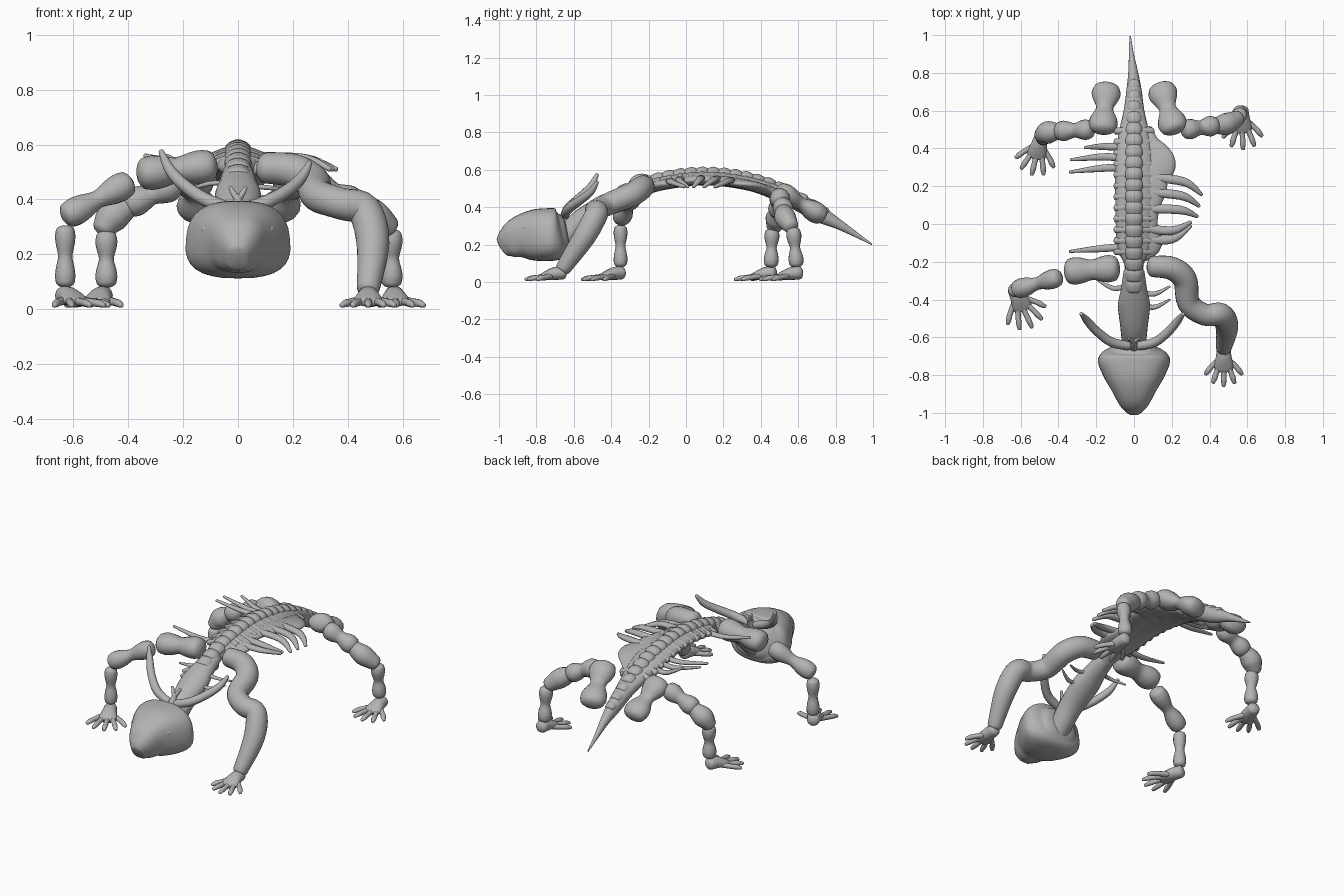
import bpy
import bmesh
import math
from mathutils import Vector

default = bpy.data.objects.get("Cube")
if default:
    bpy.data.objects.remove(default)

grey = bpy.data.materials.new("bone_grey")
grey.use_nodes = True
colour = (0.45, 0.45, 0.45, 1)
grey.diffuse_color = colour
grey.node_tree.nodes["Principled BSDF"].inputs["Base Color"].default_value = colour


def smooth_path(points, steps):
    """Catmull-Rom samples through points that also carry width and height."""
    pts = [tuple(p) + (p[3],) if len(p) == 4 else tuple(p) for p in points]
    pts = [pts[0]] + pts + [pts[-1]]
    out = []
    for i in range(1, len(pts) - 2):
        for s in range(steps):
            t = s / steps
            out.append([
                b + t * (c - a) / 2 + t * t * (a - 2.5 * b + 2 * c - d / 2)
                + t ** 3 * (3 * b - a - 3 * c + d) / 2
                for a, b, c, d in zip(*pts[i - 1:i + 3])])
    out.append(list(pts[-1]))
    return out


def loft(name, points, sides=16, steps=4, power=1.0, pear=0.0, cap=0.6):
    """Rounded tube through (x, y, z, width, height) stations."""
    path = smooth_path(points, steps)
    centres = [Vector(p[:3]) for p in path]
    chord = (centres[-1] - centres[0]).normalized()
    ref = Vector((0, 1, 0)) if abs(chord.z) > 0.85 else Vector((0, 0, 1))
    last = len(path) - 1
    rings = []
    for i, p in enumerate(path):
        t = (centres[min(i + 1, last)] - centres[max(i - 1, 0)]).normalized()
        side = t.cross(ref).normalized()
        rings.append((centres[i], side, side.cross(t), max(p[3], .002), max(p[4], .002)))

    def end_cap(ring, direction):
        c, side, up, w, h = ring
        reach = min(w, h) * cap
        curve = [(math.sin(a), math.cos(a)) for a in (0.4, 0.8, 1.2)]
        return [(c + direction * reach * s, side, up, w * k, h * k) for s, k in curve], c + direction * reach

    head, first_pole = end_cap(rings[0], (centres[0] - centres[1]).normalized())
    tail, last_pole = end_cap(rings[-1], (centres[-1] - centres[-2]).normalized())
    rings = head[::-1] + rings + tail

    bm = bmesh.new()
    loops = []
    for c, side, up, w, h in rings:
        loop = []
        for k in range(sides):
            a = math.tau * k / sides
            u, v = math.cos(a), math.sin(a)
            u = math.copysign(abs(u) ** power, u)
            v = math.copysign(abs(v) ** power, v)
            loop.append(bm.verts.new(c + side * (u * w * (1 - pear * v)) + up * (v * h)))
        loops.append(loop)
    for a, b in zip(loops, loops[1:]):
        for k in range(sides):
            n = (k + 1) % sides
            bm.faces.new((a[k], a[n], b[n], b[k]))
    for loop, pole in ((loops[0], first_pole), (loops[-1], last_pole)):
        tip = bm.verts.new(pole)
        for k in range(sides):
            bm.faces.new((loop[k], loop[(k + 1) % sides], tip))
    bmesh.ops.recalc_face_normals(bm, faces=bm.faces)
    mesh = bpy.data.meshes.new(name)
    bm.to_mesh(mesh)
    bm.free()
    mesh.materials.append(grey)
    mesh.shade_smooth()
    obj = bpy.data.objects.new(name, mesh)
    bpy.context.collection.objects.link(obj)


def bone(name, start, end, knob, shaft, flat=1.0):
    """Long bone with a knob at each end."""
    a, b = Vector(start), Vector(end)
    stations = ((0, .8), (.12, 1), (.28, .7), (.5, 0), (.72, .7), (.88, 1), (1, .8))
    pts = []
    for t, k in stations:
        r = shaft + (knob - shaft) * k
        pts.append((*a.lerp(b, t), r, r * flat))
    loft(name, pts, steps=3)


def foot(name, x, y, heading, length):
    """Long palm and five spread toes; heading is in degrees from straight forward."""
    def reach(angle, distance, z, w, h):
        a = math.radians(heading + angle)
        return (x + math.sin(a) * distance, y - math.cos(a) * distance, z, w, h)
    loft(name + "_palm", [reach(0, -.015, .05, .036, .036), reach(0, .03, .045, .042, .034),
                          reach(0, .075, .033, .052, .024), reach(0, .1, .026, .046, .017)])
    for i, (angle, share) in enumerate(zip((-39, -19, 0, 19, 39), (.85, .96, 1, .97, .85))):
        tip = length * share
        loft(f"{name}_toe_{i}", [reach(angle * .8, .06, .032, .017, .016),
                                 reach(angle, tip * .65, .025, .014, .014),
                                 reach(angle, tip * .82, .021, .015, .014),
                                 reach(angle, tip - .006, .014, .01, .009)], sides=10, steps=3)


def spine_z(y):
    return .575 - .51 * (y - .1) ** 2


# Skull with a broad brow and blunt snout
loft("skull", [(0, -.98, .188, .045, .056), (0, -.95, .206, .075, .083), (0, -.89, .235, .112, .115),
               (0, -.81, .25, .16, .137), (0, -.73, .254, .19, .141), (0, -.685, .256, .17, .135),
               (0, -.66, .26, .12, .105)], sides=32, steps=6, power=.75, pear=.07, cap=.3)
loft("nose_ridge", [(0, -.89, .335, .03, .02), (0, -.95, .27, .025, .02), (0, -.975, .215, .02, .012)])

# Eyes, horns and the forked crest
for side, word in ((1, "left"), (-1, "right")):
    loft(word + "_eye", [(side * .09, -.885, .28, .006), (side * .116, -.855, .29, .017),
                         (side * .13, -.82, .3, .006)], sides=10)
    drop = .2 if side > 0 else 0
    loft(word + "_horn", [(side * x * (1 - drop / 3), y, z - (z - .37) * drop, r) for x, y, z, r in (
        (.03, -.645, .365, .024), (.12, -.625, .4, .025), (.2, -.565, .455, .023),
        (.25, -.51, .51, .02), (.28, -.475, .575, .01))], sides=12)
    loft(word + "_crest_prong", [(0, -.625, .4, .014), (side * .015, -.615, .42, .011),
                                 (side * .028, -.605, .443, .007)], sides=10)
loft("crest_stem", [(0, -.65, .35, .03, .025), (0, -.635, .385, .018), (0, -.62, .41, .014)])

# Neck, trunk and tail
loft("neck", [(0, -.69, .19, .055), (0, -.63, .255, .064, .06), (0, -.55, .335, .072, .062),
              (0, -.43, .41, .085, .056), (0, -.35, .455, .07, .05), (0, -.25, .5, .055, .045)], sides=20)
trunk = [(-.36, .045, .04), (-.22, .05, .04), (-.12, .09, .038), (.1, .098, .037), (.32, .1, .038),
         (.46, .085, .042), (.6, .055, .047), (.71, .04, .045)]
loft("trunk_and_tail", [(0, y, spine_z(y) - .02, w, h) for y, w, h in trunk]
     + [(-.005, .81, .312, .025, .028), (-.015, .91, .253, .012, .014), (-.02, .993, .202, .004, .004)], sides=20)

# Vertebrae with a broad knob on top and a pair of wings
for i in range(19):
    y = -.32 + i * .058
    z = spine_z(y)
    size = 1 if y < .45 else 1 - (y - .45) * 1.2
    loft(f"vertebra_{i}", [(0, y - .028, z, .044 * size, .033 * size),
                           (0, y + .004, z + .003, .05 * size, .041 * size),
                           (0, y + .03, z, .042 * size, .031 * size)], sides=14, steps=3)
    if -.2 < y < .5:
        loft(f"vertebra_wing_{i}", [(-.098, y, z - .02, .018, .016), (0, y, z + .002, .024, .024),
                                    (.098, y, z - .02, .018, .016)], sides=10)

# Flesh left on one flank
flank = ((-.17, .08), (-.1, .15), (0, .125), (.1, .14), (.19, .175), (.25, .175),
         (.31, .22), (.36, .195), (.43, .13), (.5, .1))
loft("left_flank", [(w / 2, y, spine_z(y) - .028, w / 2, .026) for y, w in flank], sides=20)


def rib(name, y, middle, tip, z_tip, r):
    """Rib running out from the spine to its tip."""
    z = spine_z(y) - .02
    loft(name, [(math.copysign(.04, tip[0]), y, z, r, r * .8),
                (*middle, z - .004, r, r * .7), (*tip, z_tip, r * .4)], sides=10, steps=6)


# Curved ribs on the left, straight ones on the right
left_ribs = ((.25, (.26, .225), (.358, .155)), (.17, (.25, .15), (.345, .095)),
             (.08, (.24, .075), (.335, .04)), (-.02, (.2, -.035), (.3, .01)), (-.08, (.2, -.08), (.3, -.01)))
right_ribs = ((.405, (-.15, .41), (-.26, .405)), (.35, (-.17, .355), (-.335, .34)),
              (.3, (-.17, .295), (-.34, .275)), (-.12, (-.17, -.13), (-.34, -.145)))
for i, (y, mid, tip) in enumerate(left_ribs):
    rib(f"left_rib_{i}", y, mid, tip, .51, .023)
for i, (y, mid, tip) in enumerate(right_ribs):
    rib(f"right_rib_{i}", y, mid, tip, .56, .019)
for i, (side, y) in enumerate(((1, -.36), (1, -.43), (-1, -.33))):
    rib(f"neck_rib_{i}", y, (side * .11, y - .01), (side * .19, y + .03), .43, .013)

# Front left arm, still fleshed
loft("front_left_arm", [(.1, -.225, .515, .056), (.2, -.235, .505, .062), (.27, -.295, .465, .064),
                        (.29, -.42, .415, .06), (.375, -.48, .385, .058), (.46, -.48, .36, .062),
                        (.492, -.545, .24, .06), (.475, -.655, .075, .042)], sides=20, steps=5)
foot("front_left_foot", .475, -.675, 0, .188)

# Front right arm, bare bones
bone("right_shoulder_blade", (-.335, -.25, .495), (-.11, -.235, .52), .072, .054, .87)
bone("front_right_upper_bone", (-.41, -.285, .455), (-.615, -.345, .345), .052, .033)
bone("front_right_lower_bone", (-.63, -.35, .285), (-.63, -.35, .1), .037, .026)
foot("front_right_foot", -.627, -.36, 25, .212)

# Hips, thighs, egg-shaped knees and shins on both hind legs
bone("right_hip_blade", (-.145, .715, .36), (-.165, .51, .48), .077, .045, .75)
bone("left_hip_blade", (.145, .715, .36), (.21, .51, .48), .077, .045, .75)
bone("right_thigh_bone", (-.24, .5, .45), (-.39, .492, .385), .054, .038)
bone("left_thigh_bone", (.28, .5, .455), (.42, .52, .39), .054, .038)
loft("right_knee_bone", [(-.4, .492, .375, .042), (-.455, .485, .34, .06), (-.49, .47, .295, .042)])
loft("left_knee_bone", [(.43, .52, .38, .042), (.49, .53, .345, .058), (.55, .56, .3, .042)])
bone("right_shin_bone", (-.48, .46, .265), (-.48, .455, .1), .04, .027)
bone("left_shin_bone", (.56, .575, .27), (.56, .59, .1), .04, .027)
foot("hind_right_foot", -.495, .45, -14, .2)
foot("hind_left_foot", .57, .59, 2, .2)
